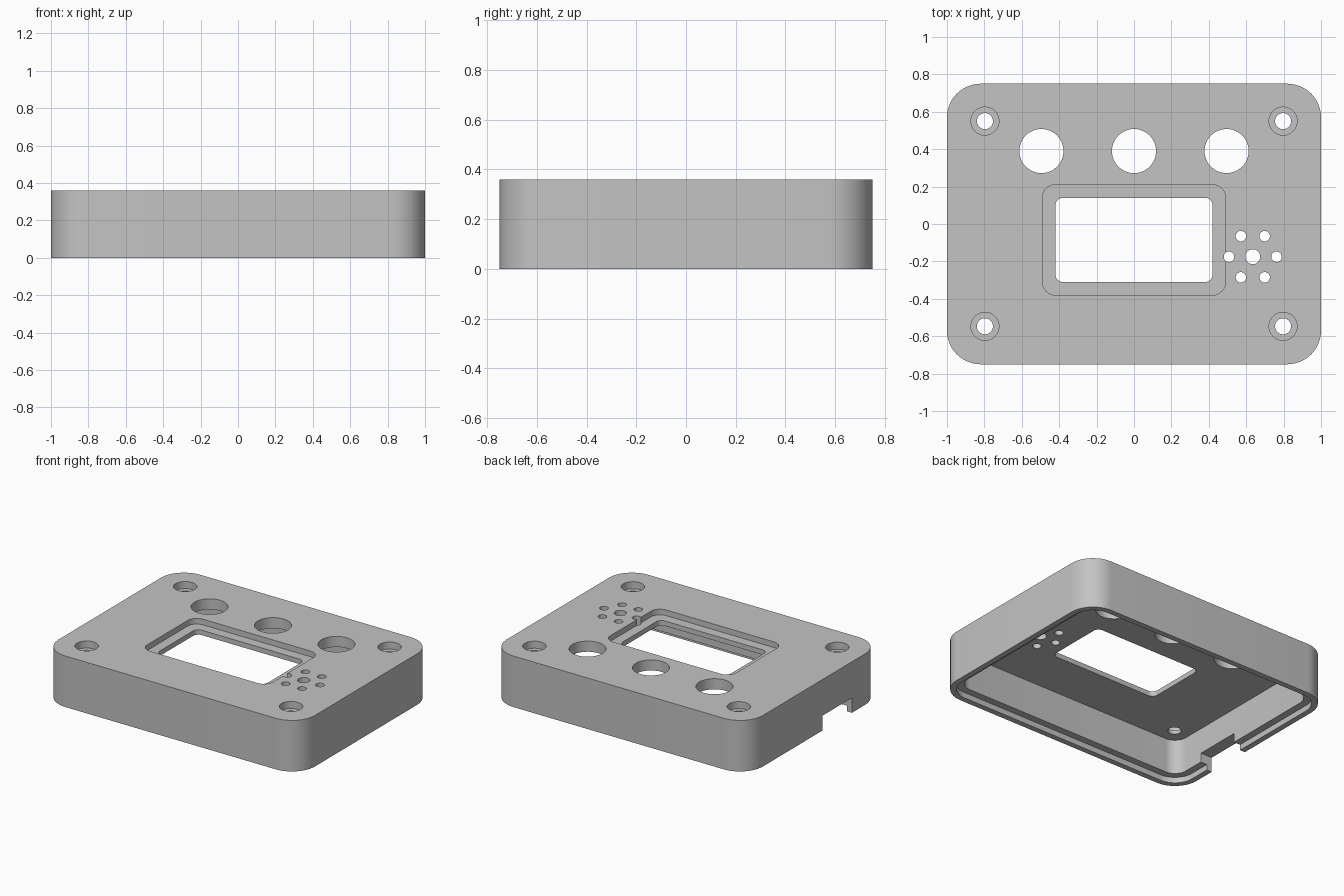
import bpy, bmesh
from math import sin, cos, pi, radians

if "Cube" in bpy.data.objects:
    bpy.data.objects.remove(bpy.data.objects["Cube"], do_unlink=True)

HEIGHT, FLOOR, LIP = 0.36, 0.285, 0.04   # top face, cavity ceiling, lip step
BELOW, ABOVE = -0.1, 0.5                 # cutter overshoot

grey = bpy.data.materials.new("plain_grey")
grey.use_nodes = True
grey.diffuse_color = (0.55, 0.55, 0.55, 1)
grey.node_tree.nodes["Principled BSDF"].inputs["Base Color"].default_value = grey.diffuse_color


def circle(x, y, r, steps=48):
    return [(x + r * cos(2 * pi * i / steps), y + r * sin(2 * pi * i / steps))
            for i in range(steps)]


def rounded_rect(x0, x1, y0, y1, r, steps=12):
    centres = [(x1 - r, y1 - r), (x0 + r, y1 - r), (x0 + r, y0 + r), (x1 - r, y0 + r)]
    return [(cx + r * cos(pi / 2 * (q + i / steps)), cy + r * sin(pi / 2 * (q + i / steps)))
            for q, (cx, cy) in enumerate(centres) for i in range(steps + 1)]


def prism(name, outline, z0, z1):
    bm = bmesh.new()
    face = bm.faces.new([bm.verts.new((x, y, z0)) for x, y in outline])
    top = bmesh.ops.extrude_face_region(bm, geom=[face])["geom"]
    bmesh.ops.translate(bm, vec=(0, 0, z1 - z0),
                        verts=[v for v in top if isinstance(v, bmesh.types.BMVert)])
    bmesh.ops.recalc_face_normals(bm, faces=bm.faces)
    mesh = bpy.data.meshes.new(name)
    bm.to_mesh(mesh)
    bm.free()
    mesh.materials.append(grey)
    obj = bpy.data.objects.new(name, mesh)
    bpy.context.collection.objects.link(obj)
    return obj


def cut(body, outline, z0, z1):
    cutter = prism("cutter", outline, z0, z1)
    cutter.hide_render = True
    mod = body.modifiers.new("cut", "BOOLEAN")
    mod.operation, mod.solver, mod.object = "DIFFERENCE", "EXACT", cutter
    bpy.context.view_layer.objects.active = body
    bpy.ops.object.modifier_apply(modifier=mod.name)
    bpy.data.objects.remove(cutter, do_unlink=True)


def inset_rect(t):
    return rounded_rect(-1 + t, 1 - t, -0.75 + t, 0.75 - t, 0.18 - t)


# Outer shell, hollow inside and stepped lip around the open underside
body = prism("enclosure_cover", inset_rect(0), 0, HEIGHT)
cut(body, inset_rect(0.09), BELOW, FLOOR)
cut(body, inset_rect(0.04), BELOW, LIP)

# Display window with its recessed border
cut(body, rounded_rect(-0.49, 0.49, -0.38, 0.21, 0.07), HEIGHT - 0.04, ABOVE)
cut(body, rounded_rect(-0.42, 0.42, -0.31, 0.14, 0.04), 0.2, ABOVE)

# Three button holes
for x in (-0.495, 0, 0.495):
    cut(body, circle(x, 0.39, 0.118), 0.2, ABOVE)

# Counterbored screw holes
for x in (-0.797, 0.797):
    for y in (-0.547, 0.55):
        cut(body, circle(x, y, 0.075), HEIGHT - 0.05, ABOVE)
        cut(body, circle(x, y, 0.043), 0.2, ABOVE)

# Sound holes: one in the middle, six around it
sx, sy = 0.635, -0.175
cut(body, circle(sx, sy, 0.04, 32), 0.2, ABOVE)
for x, y in circle(sx, sy, 0.127, 6):
    cut(body, circle(x, y, 0.028, 32), 0.2, ABOVE)

# Cable notch in the bottom edge of one short side
cut(body, [(-1.1, -0.42), (-0.8, -0.42), (-0.8, -0.09), (-1.1, -0.09)], BELOW, 0.105)

# Smooth curved walls, sharp edges
bpy.ops.object.select_all(action="DESELECT")
body.select_set(True)
bpy.context.view_layer.objects.active = body
bpy.ops.object.shade_smooth_by_angle(angle=radians(30))
